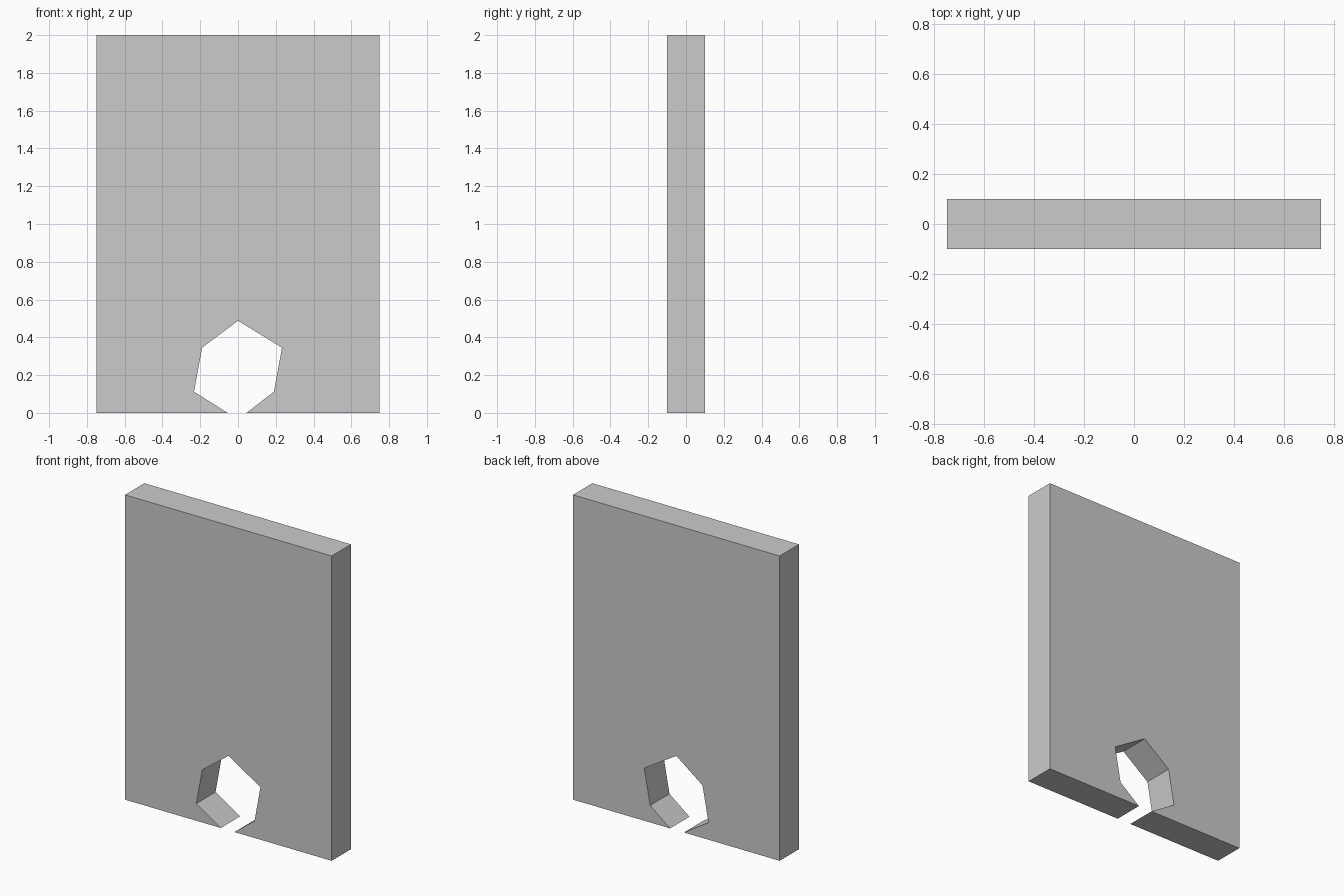
import bpy, bmesh

if "Cube" in bpy.data.objects:
    bpy.data.objects.remove(bpy.data.objects["Cube"])

W, H, D = 0.75, 2.0, 0.10  # half width, height, half depth

# Slab outline with a skewed six-sided opening that breaks through the bottom edge
opening = [(-0.055, 0), (-0.233, 0.112), (-0.19, 0.345), (0, 0.488),
           (0.233, 0.345), (0.19, 0.112), (0.045, 0)]
outline = [(-W, 0)] + opening + [(W, 0), (W, H), (-W, H)]

# Extrude the outline from front to back
bm = bmesh.new()
front = bm.faces.new([bm.verts.new((x, -D, z)) for x, z in outline])
result = bmesh.ops.extrude_face_region(bm, geom=[front], use_keep_orig=True)
back = [v for v in result["geom"] if isinstance(v, bmesh.types.BMVert)]
bmesh.ops.translate(bm, verts=back, vec=(0, 2 * D, 0))
bmesh.ops.recalc_face_normals(bm, faces=bm.faces)

mesh = bpy.data.meshes.new("wall_panel")
bm.to_mesh(mesh)
bm.free()
panel = bpy.data.objects.new("wall_panel", mesh)
bpy.context.collection.objects.link(panel)
